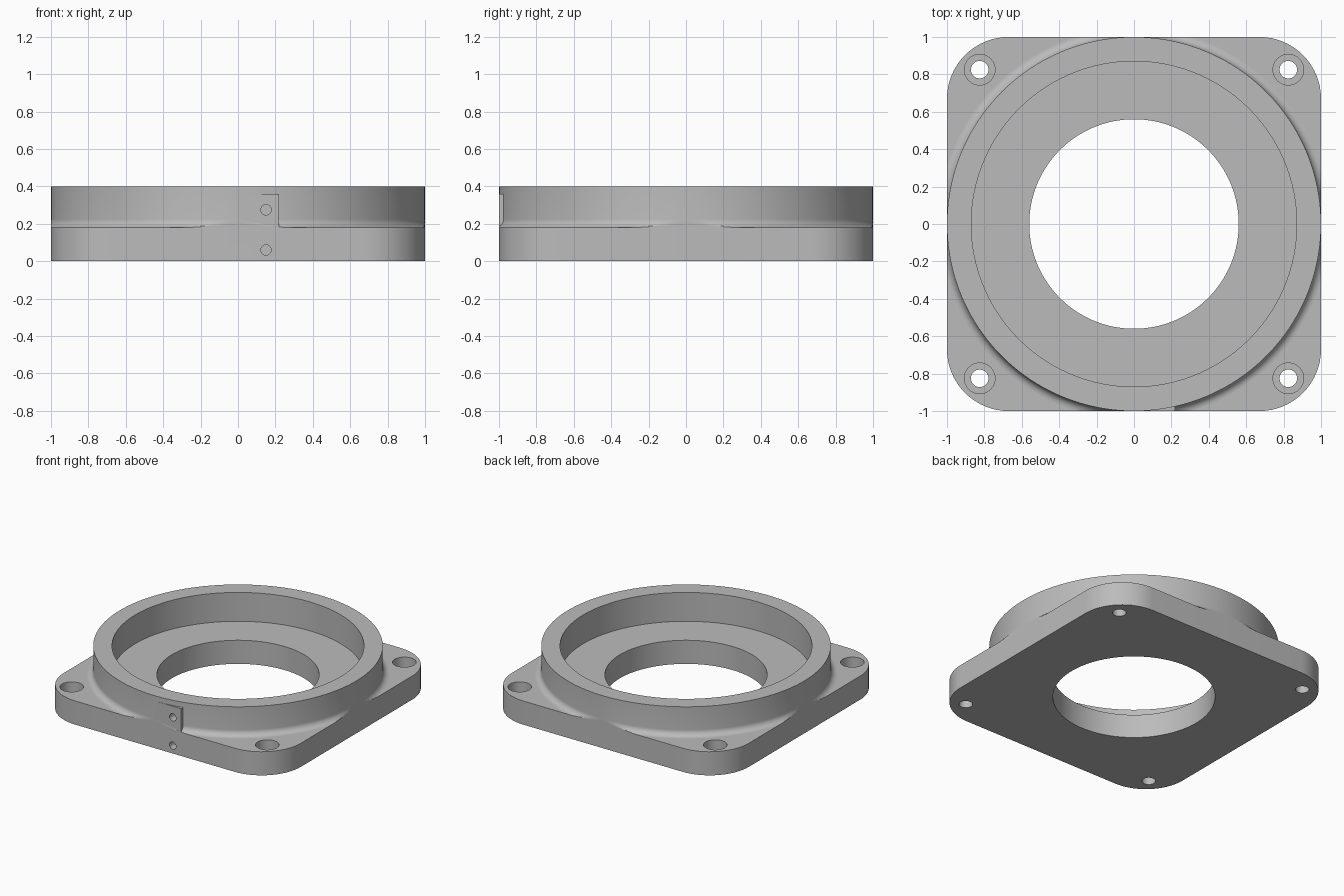
import bpy, bmesh, math

if "Cube" in bpy.data.objects:
    bpy.data.objects.remove(bpy.data.objects["Cube"])

grey = bpy.data.materials.new("light grey metal")
grey.diffuse_color = (0.5, 0.5, 0.5, 1)
grey.use_nodes = True
grey.node_tree.nodes["Principled BSDF"].inputs["Base Color"].default_value = grey.diffuse_color

PLATE_TOP, TOP = 0.18, 0.4
RING_OUT, RING_IN, BORE = 1.0, 0.87, 0.56
FILLET = 0.045
HOLE_POS, SCREW_X = 0.825, 0.15


def to_object(name, bm):
    bmesh.ops.recalc_face_normals(bm, faces=bm.faces)
    mesh = bpy.data.meshes.new(name)
    bm.to_mesh(mesh)
    bm.free()
    mesh.materials.append(grey)
    obj = bpy.data.objects.new(name, mesh)
    bpy.context.collection.objects.link(obj)
    return obj


def prism(name, outline, z0, z1):
    bm = bmesh.new()
    base = bm.faces.new([bm.verts.new((x, y, z0)) for x, y in outline])
    ext = bmesh.ops.extrude_face_region(bm, geom=[base], use_keep_orig=True)
    top = [v for v in ext["geom"] if isinstance(v, bmesh.types.BMVert)]
    bmesh.ops.translate(bm, verts=top, vec=(0, 0, z1 - z0))
    return to_object(name, bm)


def circle(r, n, cx=0, cy=0):
    return [(cx + r * math.cos(2 * math.pi * i / n),
             cy + r * math.sin(2 * math.pi * i / n)) for i in range(n)]


def rounded_square(half, r, n=16):
    pts = []
    for k, (sx, sy) in enumerate([(1, 1), (-1, 1), (-1, -1), (1, -1)]):
        for i in range(n + 1):
            a = math.pi / 2 * (k + i / n)
            pts.append((sx * (half - r) + r * math.cos(a),
                        sy * (half - r) + r * math.sin(a)))
    return pts


def cut(target, cutters):
    bpy.context.view_layer.objects.active = target
    for c in cutters:
        mod = target.modifiers.new("cut", 'BOOLEAN')
        mod.operation, mod.solver, mod.object = 'DIFFERENCE', 'EXACT', c
        bpy.ops.object.modifier_apply(modifier=mod.name)


# Square flange with rounded corners
flange = prism("flange_plate", rounded_square(1.0, 0.33), 0, PLATE_TOP)

# Raised ring, with a fillet at its foot trimmed to the flange sides
profile = [(RING_IN, PLATE_TOP), (RING_IN, TOP), (RING_OUT, TOP)]
for i in range(9):
    a = math.pi / 2 * i / 8
    profile.append((RING_OUT + FILLET * (1 - math.cos(a)),
                    PLATE_TOP + FILLET * (1 - math.sin(a))))
bm = bmesh.new()
SEG = 160
rows = [[bm.verts.new((max(-1, min(1, x)), max(-1, min(1, y)), z))
         for x, y in circle(r, SEG)] for r, z in profile]
for j, row in enumerate(rows):
    nxt = rows[(j + 1) % len(rows)]
    for i in range(SEG):
        k = (i + 1) % SEG
        bm.faces.new((row[i], row[k], nxt[k], nxt[i]))
ring = to_object("raised_ring", bm)

# Flat pad on the front of the ring
pad = prism("front_pad", [(0.0, -1), (0.22, -1), (0.22, -0.93), (0.0, -0.93)],
            PLATE_TOP, 0.36)

# Cutters: centre bore, counterbored corner holes, two blind front holes
flange_cutters = [prism("bore_cutter", circle(BORE, 128), -0.1, 0.3)]
for sx in (-1, 1):
    for sy in (-1, 1):
        x, y = sx * HOLE_POS, sy * HOLE_POS
        flange_cutters.append(prism("corner_hole_cutter", circle(0.047, 32, x, y), -0.1, 0.3))
        flange_cutters.append(prism("counterbore_cutter", circle(0.082, 40, x, y), 0.08, 0.3))


def front_cutter(z):
    c = prism("front_hole_cutter", circle(0.028, 24), -0.06, 0.06)
    c.rotation_euler = (math.pi / 2, 0, 0)
    c.location = (SCREW_X, -1, z)
    return c


low, high = front_cutter(0.06), front_cutter(0.275)
bpy.context.view_layer.update()
cut(flange, flange_cutters + [low])
cut(ring, [high])
cut(pad, [high])
for c in flange_cutters + [low, high]:
    bpy.data.objects.remove(c)

# Smooth the curved walls and keep the edges sharp
bpy.ops.object.select_all(action='DESELECT')
for obj in (flange, ring, pad):
    obj.select_set(True)
bpy.context.view_layer.objects.active = flange
bpy.ops.object.shade_smooth_by_angle(angle=math.radians(30))
